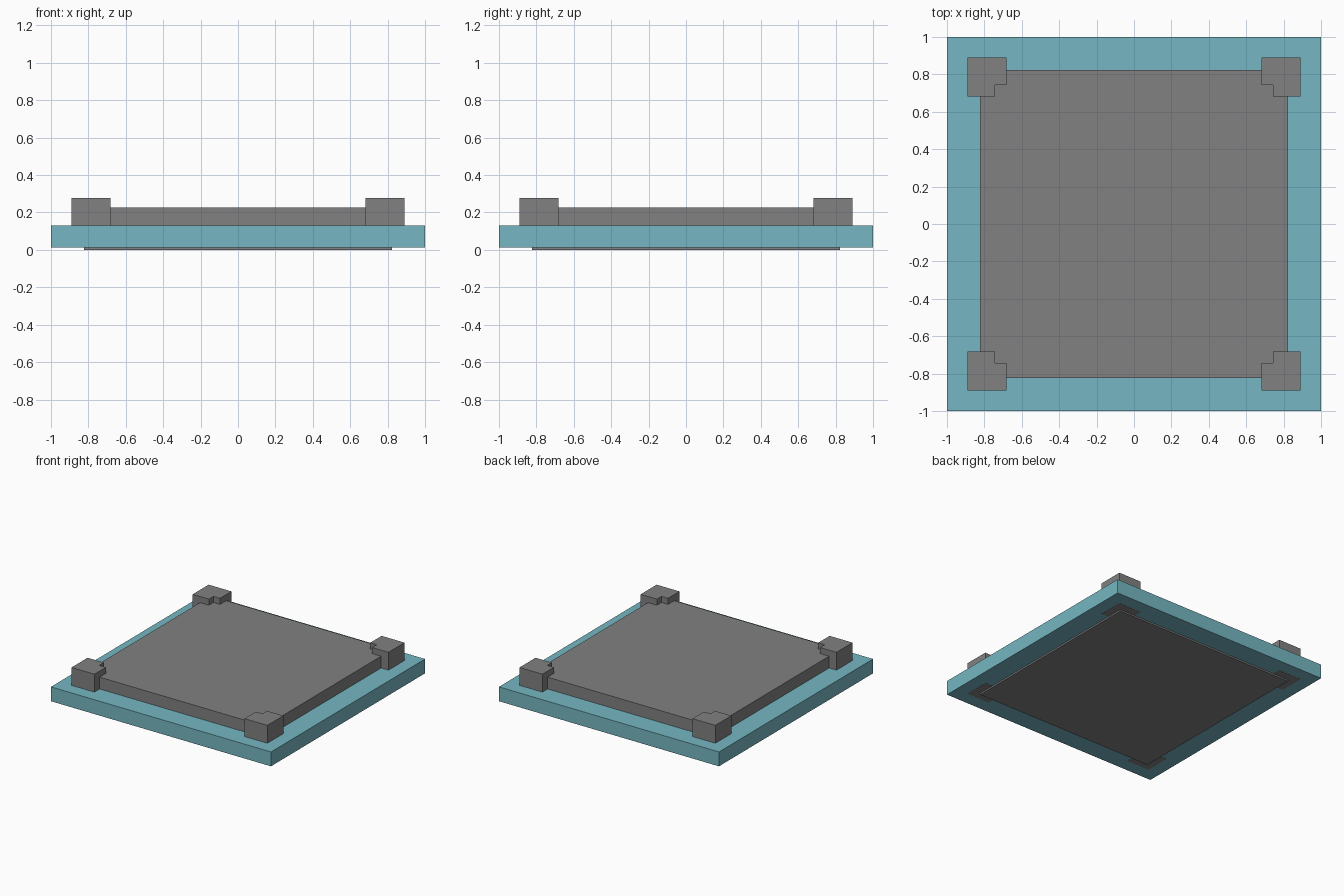
import bpy
import bmesh

cube = bpy.data.objects.get("Cube")
if cube:
    bpy.data.objects.remove(cube, do_unlink=True)


def make_material(name, rgb):
    mat = bpy.data.materials.new(name)
    mat.use_nodes = True
    color = (*rgb, 1.0)
    mat.diffuse_color = color
    mat.node_tree.nodes["Principled BSDF"].inputs["Base Color"].default_value = color
    return mat


def make_prism(name, outline, bottom, top, mat):
    """Extrude a flat outline from bottom to top."""
    bm = bmesh.new()
    base = bm.faces.new([bm.verts.new((x, y, bottom)) for x, y in outline])
    raised = bmesh.ops.extrude_face_region(bm, geom=[base])["geom"]
    verts = [v for v in raised if isinstance(v, bmesh.types.BMVert)]
    bmesh.ops.translate(bm, verts=verts, vec=(0, 0, top - bottom))
    bmesh.ops.recalc_face_normals(bm, faces=bm.faces)
    mesh = bpy.data.meshes.new(name)
    bm.to_mesh(mesh)
    bm.free()
    mesh.materials.append(mat)
    obj = bpy.data.objects.new(name, mesh)
    bpy.context.collection.objects.link(obj)
    return obj


def square(half):
    return [(-half, -half), (half, -half), (half, half), (-half, half)]


teal = make_material("teal", (0.18, 0.47, 0.54))
grey = make_material("grey", (0.22, 0.22, 0.22))

# Wide border slab and the thicker panel passing through it
make_prism("base_slab", square(1.0), 0.013, 0.131, teal)
make_prism("center_panel", square(0.823), 0.0, 0.228, grey)

# Corner brackets, notched on the inner corner and reaching through the slab
inner, notch, outer = 0.682, 0.742, 0.89
bracket = [(notch, inner), (outer, inner), (outer, outer),
           (inner, outer), (inner, notch), (notch, notch)]
for side, sx in (("left", 1), ("right", -1)):
    for end, sy in (("front", -1), ("back", 1)):
        outline = [(x * sx, y * sy) for x, y in bracket]
        make_prism(f"{end}_{side}_bracket", outline, 0.012, 0.278, grey)
